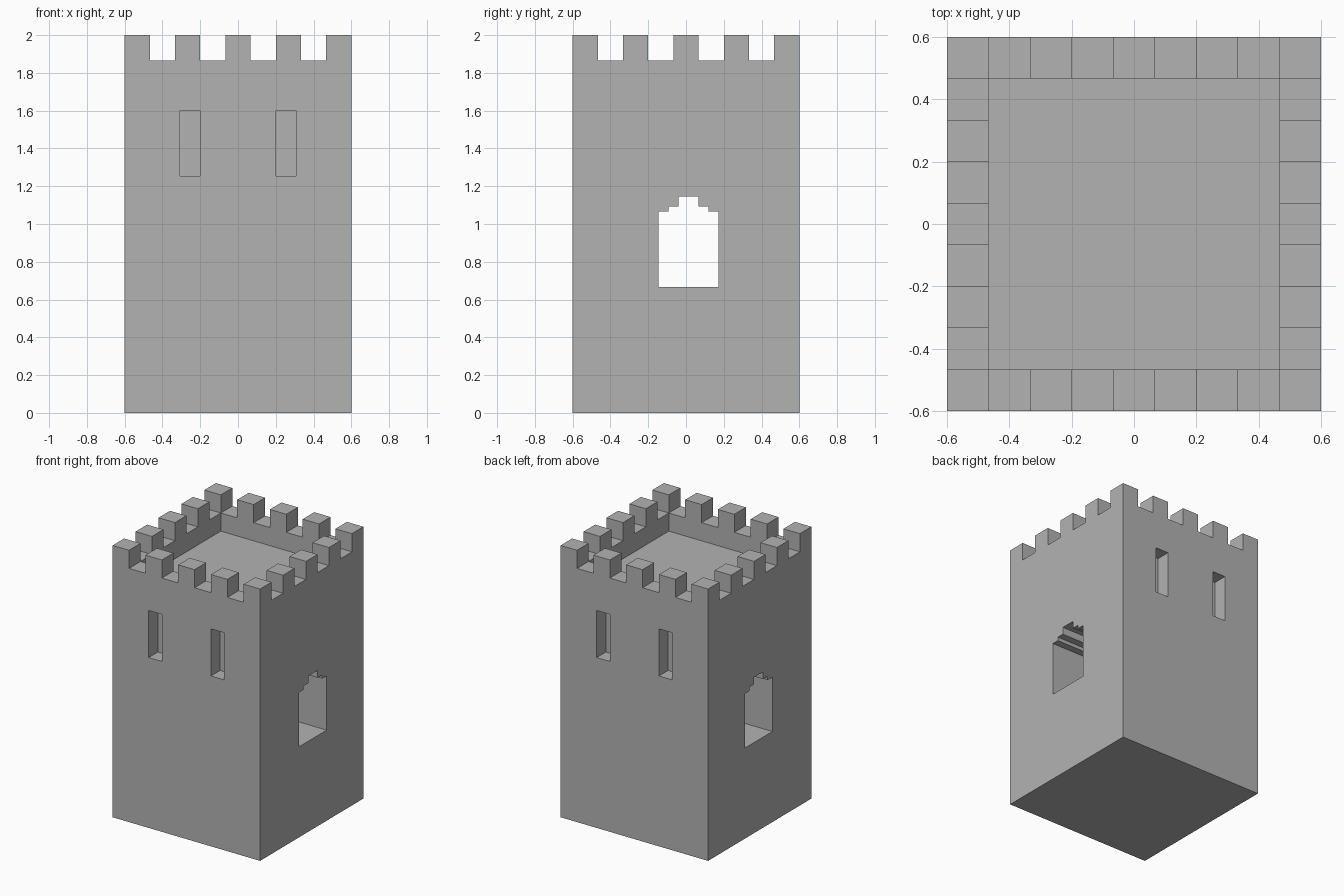
import bpy
import bmesh
from mathutils import Matrix, Vector

if "Cube" in bpy.data.objects:
    bpy.data.objects.remove(bpy.data.objects["Cube"], do_unlink=True)

U = 2 / 75            # one small stone unit
HALF = 0.6            # half the tower width
HEIGHT = 2.0
WALL = 5 * U          # parapet thickness and battlement width
OVER = 0.1            # how far cutters reach past the walls

stone = bpy.data.materials.new("grey stone")
stone.use_nodes = True
GREY = (0.45, 0.45, 0.45, 1)
stone.diffuse_color = GREY
stone.node_tree.nodes["Principled BSDF"].inputs["Base Color"].default_value = GREY


def add_box(bm, low, high):
    low, high = Vector(low), Vector(high)
    matrix = Matrix.Translation((low + high) / 2) @ Matrix.Diagonal((high - low).to_4d())
    bmesh.ops.create_cube(bm, size=1, matrix=matrix)


def make_object(name, bm):
    bmesh.ops.recalc_face_normals(bm, faces=bm.faces)
    mesh = bpy.data.meshes.new(name)
    bm.to_mesh(mesh)
    bm.free()
    mesh.materials.append(stone)
    obj = bpy.data.objects.new(name, mesh)
    bpy.context.collection.objects.link(obj)
    return obj


def carve(target, name, bm):
    cutter = make_object(name, bm)
    cutter.hide_render = True
    mod = target.modifiers.new(name, "BOOLEAN")
    mod.operation = "DIFFERENCE"
    mod.solver = "EXACT"
    mod.object = cutter
    bpy.context.view_layer.objects.active = target
    bpy.ops.object.modifier_apply(modifier=mod.name)
    bpy.data.objects.remove(cutter, do_unlink=True)


# Solid tower block
bm = bmesh.new()
add_box(bm, (-HALF, -HALF, 0), (HALF, HALF, HEIGHT))
tower = make_object("castle_tower", bm)

# Sunken roof floor inside the parapet
inner = HALF - WALL
bm = bmesh.new()
add_box(bm, (-inner, -inner, HEIGHT - 2 * WALL), (inner, inner, HEIGHT + OVER))
carve(tower, "roof_well", bm)

# Gaps between battlements, cut right across in both directions
reach = HALF + OVER
for axis in "xy":
    bm = bmesh.new()
    for i in range(4):
        a = -HALF + WALL * (2 * i + 1)
        b = a + WALL
        z0, z1 = HEIGHT - WALL, HEIGHT + OVER
        if axis == "x":
            add_box(bm, (a, -reach, z0), (b, reach, z1))
        else:
            add_box(bm, (-reach, a, z0), (reach, b, z1))
    carve(tower, "battlement_gaps_" + axis, bm)

# Blind arrow slits, a pair on the front and a pair on the back
depth = 4 * U
bm = bmesh.new()
for x in (-0.6 + 11 * U, -0.6 + 30 * U):
    for y in (-HALF, HALF):
        add_box(bm, (x, y - (OVER if y < 0 else depth), 47 * U),
                (x + 4 * U, y + (depth if y < 0 else OVER), 60 * U))
carve(tower, "arrow_slits", bm)

# Stepped-arch passage through the tower from side to side
steps = [(6, 25), (6, 40), (4, 40), (4, 41), (2, 41), (2, 43)]   # half width, height
outline = [(w, z) for w, z in steps] + [(-w, z) for w, z in reversed(steps)]
centre = U / 2
bm = bmesh.new()
face = bm.faces.new([bm.verts.new((-reach, centre + w * U, z * U)) for w, z in outline])
extruded = bmesh.ops.extrude_face_region(bm, geom=[face])
bmesh.ops.translate(bm, vec=(2 * reach, 0, 0),
                    verts=[g for g in extruded["geom"] if isinstance(g, bmesh.types.BMVert)])
carve(tower, "arched_passage", bm)

for polygon in tower.data.polygons:
    polygon.use_smooth = False
    polygon.material_index = 0
